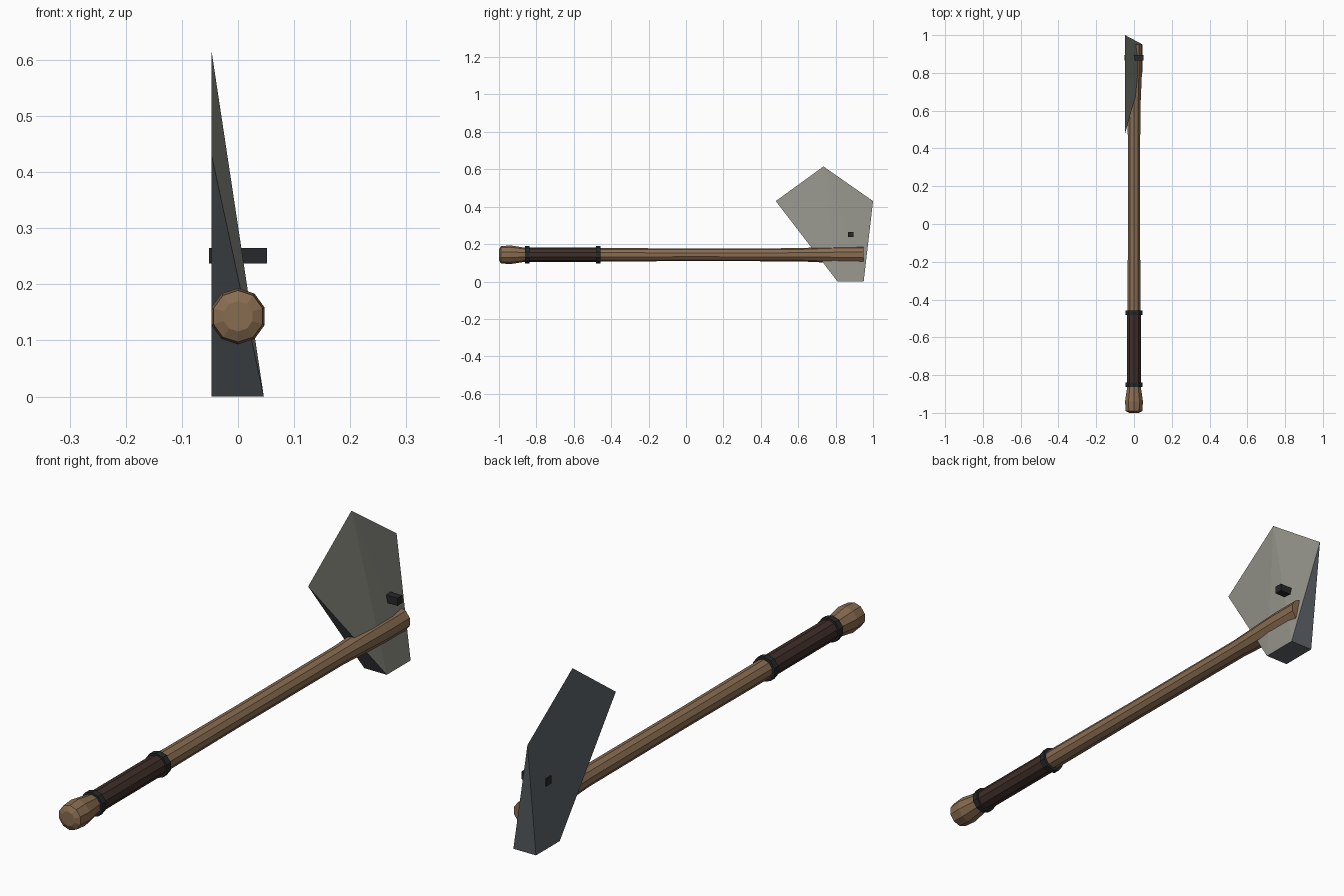
import bpy
import bmesh
import math
from mathutils import Vector

cube = bpy.data.objects.get("Cube")
if cube:
    bpy.data.objects.remove(cube, do_unlink=True)

AXIS_Z = 0.143
SIDES = 10


def material(name, rgb):
    mat = bpy.data.materials.new(name)
    mat.use_nodes = True
    colour = (*rgb, 1)
    mat.diffuse_color = colour
    mat.node_tree.nodes["Principled BSDF"].inputs["Base Color"].default_value = colour
    return mat


wood = material("wood", (0.25, 0.15, 0.08))
leather = material("dark leather", (0.05, 0.028, 0.022))
iron = material("black iron", (0.02, 0.021, 0.023))
steel = material("blue grey steel", (0.115, 0.13, 0.145))
ground_steel = material("olive grey steel", (0.29, 0.29, 0.25))


def finish(name, bm, *mats):
    bmesh.ops.recalc_face_normals(bm, faces=bm.faces)
    mesh = bpy.data.meshes.new(name)
    for mat in mats:
        mesh.materials.append(mat)
    bm.to_mesh(mesh)
    bm.free()
    obj = bpy.data.objects.new(name, mesh)
    bpy.context.collection.objects.link(obj)
    return obj


def turned(name, profile, mat):
    """Capped ten-sided solid along y from (y, radius) pairs."""
    bm = bmesh.new()
    rings = []
    for y, r in profile:
        angles = [math.pi / 2 + math.tau * i / SIDES for i in range(SIDES)]
        rings.append([bm.verts.new((r * math.cos(a), y, AXIS_Z + r * math.sin(a)))
                      for a in angles])
    for a, b in zip(rings, rings[1:]):
        for i in range(SIDES):
            j = (i + 1) % SIDES
            bm.faces.new((a[i], a[j], b[j], b[i]))
    bm.faces.new(rings[0])
    bm.faces.new(rings[-1])
    return finish(name, bm, mat)


# Handle: pommel, shaft flared into the head, wrapped grip and its two collars
turned("pommel", [(-1, 0.027), (-0.99, 0.046), (-0.94, 0.05), (-0.85, 0.036)], wood)
turned("shaft", [(-0.48, 0.036), (0, 0.034), (0.6, 0.035),
                 (0.82, 0.045), (0.95, 0.045)], wood)
turned("grip", [(-0.86, 0.039), (-0.46, 0.039)], leather)
for label, y in (("front", -0.85), ("rear", -0.47)):
    turned(label + "_collar", [(y - 0.012, 0.046), (y + 0.012, 0.046)], iron)

# Blade: flat on one side, ground down to a thin rim on the other
BACK, THICK = -0.047, 0.046
bm = bmesh.new()
left, top, right, heel, toe = [bm.verts.new((BACK, y, z)) for y, z in (
    (0.48, 0.43), (0.735, 0.615), (1, 0.43), (0.95, 0), (0.81, 0))]
heel_out, toe_out = [bm.verts.new((THICK, v.co.y, 0)) for v in (heel, toe)]
bm.faces.new((left, top, right, heel, toe))
bm.faces.new((left, toe, toe_out))
bm.faces.new((right, heel_out, heel))
bm.faces.new((toe, heel, heel_out, toe_out))
for corners in ((left, toe_out, top), (top, toe_out, heel_out), (top, heel_out, right)):
    bm.faces.new(corners).material_index = 1
finish("blade", bm, steel, ground_steel)

# Square pin through the blade
bm = bmesh.new()
bmesh.ops.create_cube(bm, size=1)
bmesh.ops.scale(bm, vec=(0.103, 0.03, 0.028), verts=bm.verts)
bmesh.ops.translate(bm, vec=Vector((0, 0.88, 0.251)), verts=bm.verts)
finish("pin", bm, iron)
